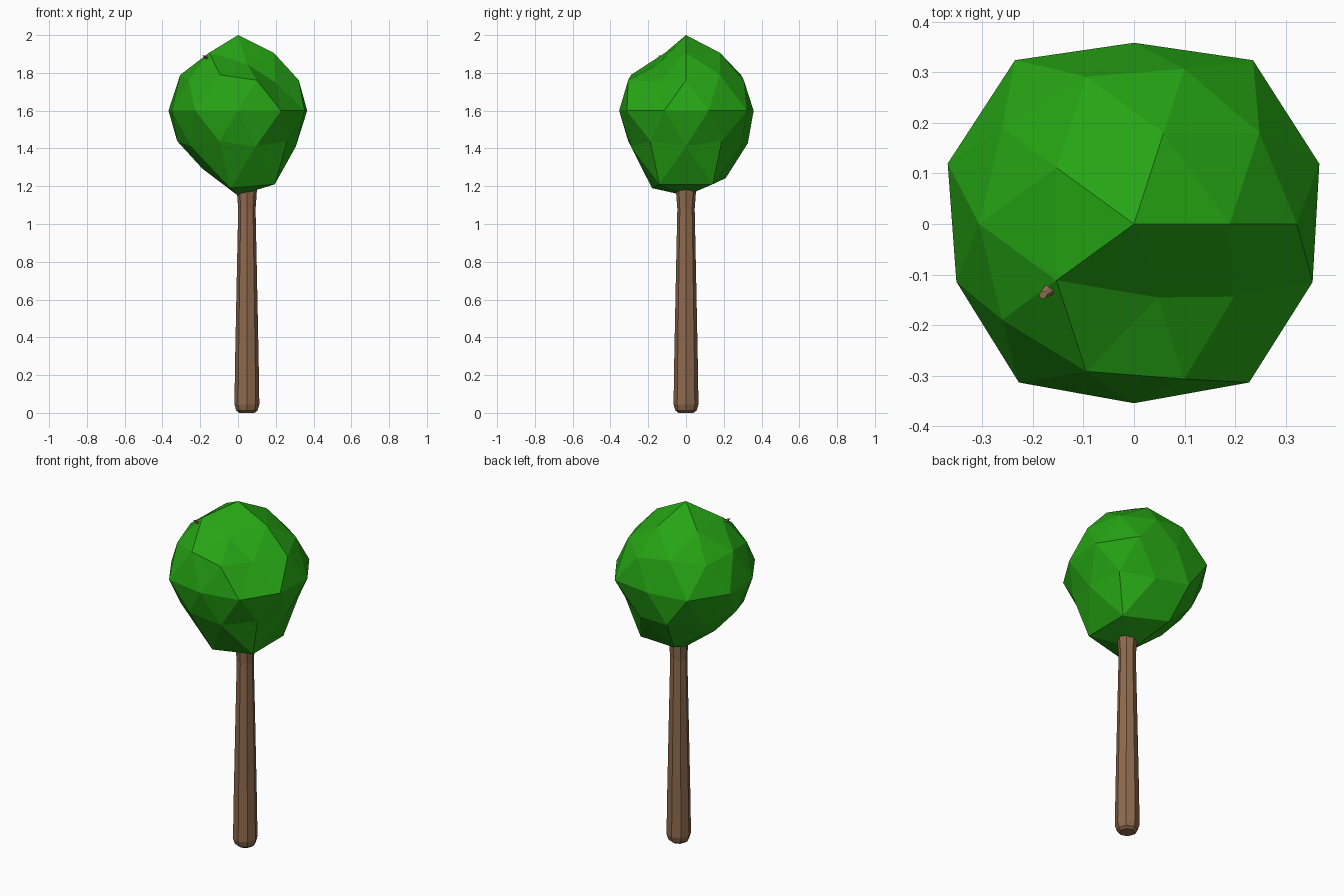
import bpy, bmesh, math
from mathutils import Vector

cube = bpy.data.objects.get("Cube")
if cube:
    bpy.data.objects.remove(cube, do_unlink=True)


def material(name, rgb):
    mat = bpy.data.materials.new(name)
    mat.use_nodes = True
    mat.diffuse_color = (*rgb, 1)
    mat.node_tree.nodes["Principled BSDF"].inputs["Base Color"].default_value = (*rgb, 1)
    return mat


def add_object(name, bm, mat):
    bmesh.ops.recalc_face_normals(bm, faces=bm.faces)
    mesh = bpy.data.meshes.new(name)
    bm.to_mesh(mesh)
    bm.free()
    mesh.materials.append(mat)
    obj = bpy.data.objects.new(name, mesh)
    bpy.context.collection.objects.link(obj)
    return obj


def loft(name, rings, sides, mat):
    """Skin a row of (centre, radius) rings around z and cap both ends."""
    bm = bmesh.new()
    loops = []
    for centre, radius in rings:
        loops.append([bm.verts.new(Vector(centre) + Vector((
            radius * math.cos(math.tau * i / sides),
            radius * math.sin(math.tau * i / sides), 0))) for i in range(sides)])
    for a, b in zip(loops, loops[1:]):
        for i in range(sides):
            j = (i + 1) % sides
            bm.faces.new((a[i], a[j], b[j], b[i]))
    bm.faces.new(loops[0][::-1])
    bm.faces.new(loops[-1])
    return add_object(name, bm, mat)


green = material("leaf green", (0.019, 0.37, 0.007))
brown = material("bark brown", (0.275, 0.145, 0.075))

# Leaf crown: an icosphere with some points pushed in or out.
# Levels: 4 top, 3 upper ring, 2 upper midpoints, 0 equator, -3 lower ring, -4 bottom
BASE = 0.36
radii = {
    0: {18: .385, 54: .4, 90: .358, 126: .4, 162: .387,
        198: .369, 234: .387, 270: .354, 306: .387, 342: .371},
    3: {288: .29},
    2: {324: .287},
    -1: {108: .385},
    -3: {36: .458, 324: .458, 108: .42},
}
bm = bmesh.new()
bmesh.ops.create_icosphere(bm, subdivisions=2, radius=1)
heights = {4: 1, 3: .851, 2: .526, 1: .447, 0: 0, -1: -.447, -2: -.526, -3: -.851, -4: -1}
for v in bm.verts:
    d = v.co.normalized()
    level = min(heights, key=lambda k: abs(heights[k] - d.z))
    angle = round(math.degrees(math.atan2(d.y, d.x))) % 360
    r = radii.get(level, {}).get(angle, BASE)
    if level == 4:
        r = 0.4
    elif level == -4:
        r = 0.45
    v.co = d * r
    if level == -3 and angle == 252:      # low drooping corner at the front
        v.co = (-0.04, -0.18, -0.41)
    v.co.z += 1.6
add_object("leaf_crown", bm, green)

# Trunk: tapered octagon with a rounded foot and a flared top
profile = [(0, .04), (.012, .056), (.045, .066), (.3, .062),
           (.7, .054), (1.08, .046), (1.16, .052), (1.25, .055)]
loft("trunk", [((.047, 0, z), r) for z, r in profile], 8, brown)

# Twig poking out of the crown
loft("twig", [((-.11, -.085, 1.82), .012), ((-.168, -.13, 1.88), .012),
              ((-.18, -.14, 1.891), .008)], 6, brown)
